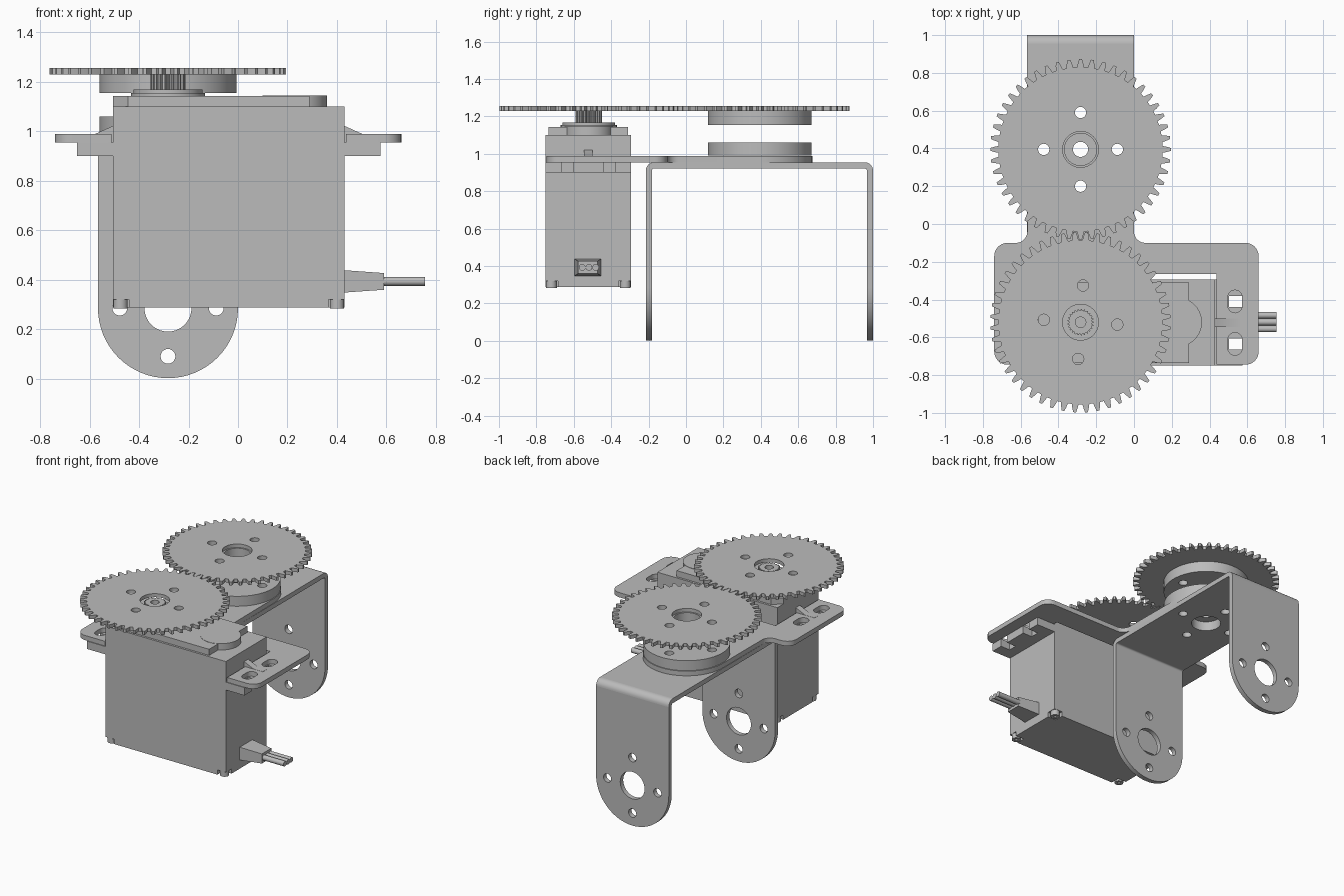
import bpy, bmesh, math
from mathutils import Matrix, Vector

if "Cube" in bpy.data.objects:
    bpy.data.objects.remove(bpy.data.objects["Cube"], do_unlink=True)

GREY = (0.5, 0.5, 0.5, 1)
mat = bpy.data.materials.new("plain grey")
mat.use_nodes = True
mat.diffuse_color = GREY
mat.node_tree.nodes["Principled BSDF"].inputs["Base Color"].default_value = GREY

# Extrusion direction: local profile axes to world axes
AXES = {"z": Matrix.Identity(4),
        "y": Matrix.Rotation(math.pi / 2, 4, "X"),
        "x": Matrix(((0, 0, 1, 0), (1, 0, 0, 0), (0, 1, 0, 0), (0, 0, 0, 1)))}


def finish(name, mesh):
    ob = bpy.data.objects.new(name, mesh)
    bpy.context.scene.collection.objects.link(ob)
    mesh.materials.clear()
    mesh.materials.append(mat)
    bpy.ops.object.select_all(action="DESELECT")
    ob.select_set(True)
    bpy.context.view_layer.objects.active = ob
    bpy.ops.object.shade_smooth_by_angle(angle=math.radians(30))
    return ob


def prism(name, outline, low, high, axis="z", holes=()):
    """Extrude a flat outline with holes between two heights along an axis."""
    curve = bpy.data.curves.new(name, "CURVE")
    curve.dimensions, curve.fill_mode = "2D", "BOTH"
    curve.extrude = (high - low) / 2
    for loop in [outline, *holes]:
        spline = curve.splines.new("POLY")
        spline.points.add(len(loop) - 1)
        for point, (u, v) in zip(spline.points, loop):
            point.co = (u, v, 0, 1)
        spline.use_cyclic_u = True
    temp = bpy.data.objects.new(name, curve)
    bpy.context.scene.collection.objects.link(temp)
    bpy.context.view_layer.update()
    mesh = bpy.data.meshes.new_from_object(
        temp.evaluated_get(bpy.context.evaluated_depsgraph_get()))
    bpy.data.objects.remove(temp)
    bpy.data.curves.remove(curve)
    bm = bmesh.new()
    bm.from_mesh(mesh)
    bmesh.ops.remove_doubles(bm, verts=bm.verts, dist=1e-5)
    shift = Vector([(low + high) / 2 if a == axis else 0 for a in "xyz"])
    bmesh.ops.transform(bm, matrix=Matrix.Translation(shift) @ AXES[axis], verts=bm.verts)
    bmesh.ops.recalc_face_normals(bm, faces=bm.faces)
    bm.to_mesh(mesh)
    bm.free()
    return finish(name, mesh)


def arc(u, v, r, start=0, end=360, n=40):
    steps = n if end - start == 360 else n + 1
    angles = [math.radians(start + (end - start) * i / n) for i in range(steps)]
    return [(u + r * math.cos(a), v + r * math.sin(a)) for a in angles]


def rect(u0, u1, v0, v1):
    return [(u0, v0), (u1, v0), (u1, v1), (u0, v1)]


def bolt_circle(u, v, turn=0):
    return [arc(*arc(u, v, 0.195, turn + 90 * i, turn + 90 * i + 90, 1)[0], 0.03, n=20)
            for i in range(4)]


def toothed(u, v, root, tip, teeth, turn=0):
    pts = []
    pitch = 2 * math.pi / teeth
    shape = [(-0.32, root), (-0.23, (root + tip) / 2), (-0.12, tip),
             (0.12, tip), (0.23, (root + tip) / 2), (0.32, root)]
    for i in range(teeth):
        for frac, r in shape:
            a = math.radians(turn) + (i + frac) * pitch
            pts.append((u + r * math.cos(a), v + r * math.sin(a)))
    return pts


CX, IDLE_Y, DRIVE_Y, LEG_Z = -0.283, 0.395, -0.52, 0.285
MID = -0.0375          # centre of the servo along x

# Gears
for name, y, turn in (("idler_gear", IDLE_Y, 0), ("drive_gear", DRIVE_Y, -3.75)):
    prism(name, toothed(CX, y, 0.435, 0.478, 48, turn), 1.23, 1.255,
          holes=[arc(CX, y, 0.095), *bolt_circle(CX, y, turn)])

# Idler bearing discs
for name, low, high, bore in (("upper_bearing_disc", 1.155, 1.23, 0.085),
                              ("lower_bearing_disc", 0.99, 1.06, 0.04)):
    prism(name, arc(CX, IDLE_Y, 0.277, n=64), low, high,
          holes=[arc(CX, IDLE_Y, bore), *bolt_circle(CX, IDLE_Y)])

# U bracket: top, two bends, two rounded legs
X0, X1, BACK, FRONT, BEND = CX - 0.283, CX + 0.283, 1.0, -0.215, 0.045
THICK, TOP = 0.033, 0.955
prism("bracket_top", rect(X0, X1, FRONT + BEND, BACK - BEND), TOP - THICK, TOP,
      holes=[arc(CX, IDLE_Y, 0.095), *bolt_circle(CX, IDLE_Y)])
for side, y, sign in (("front", FRONT, 1), ("back", BACK, -1)):
    leg = [(X1, TOP - BEND), (X0, TOP - BEND)] + arc(CX, LEG_Z, 0.283, 180, 360, 32)
    prism(side + "_leg", leg, min(y, y + sign * THICK), max(y, y + sign * THICK), "y",
          holes=[arc(CX, LEG_Z, 0.095), *bolt_circle(CX, LEG_Z)])
    start, end = (90, 180) if sign > 0 else (0, 90)
    pivot = (y + sign * BEND, TOP - BEND)
    prism(side + "_bend", arc(*pivot, BEND, start, end, 8)
          + arc(*pivot, BEND - THICK, start, end, 8)[::-1], X0, X1, "x")

# Mounting plate: arms around the servo, neck and round end
R = 0.07
plate = (arc(0.66 - R, -0.17, R, 0, 90, 8)
         + arc(0.06, -0.04, 0.06, 180, 270, 8)[::-1]
         + arc(CX, IDLE_Y, 0.28, 0, 180, 32)
         + arc(-0.625, -0.04, 0.06, 270, 360, 8)[::-1]
         + arc(-0.74 + R, -0.17, R, 90, 180, 8)
         + arc(-0.74 + R, -0.745 + R, R, 180, 270, 8)
         + [(-0.512, -0.745), (-0.512, -0.265), (0.437, -0.265), (0.437, -0.745)]
         + arc(0.66 - R, -0.745 + R, R, 270, 360, 8))
slots = [arc(x, y + 0.022, 0.038, 0, 180, 12) + arc(x, y - 0.022, 0.038, 180, 360, 12)
         for x in (0.535, -0.61) for y in (-0.41, -0.635)]
prism("mounting_plate", plate, 0.955, 0.988,
      holes=slots + [arc(CX, IDLE_Y, 0.095), *bolt_circle(CX, IDLE_Y)])

# Servo case
Y0, Y1, SX0, SX1 = -0.75, -0.295, -0.505, 0.43
prism("servo_case", rect(SX0, SX1, Y0, Y1), 0.32, 1.10)
n = 0.065
prism("servo_bottom_cover",
      [(SX0 + n, Y0), (SX1 - n, Y0), (SX1 - n, Y0 + n), (SX1, Y0 + n),
       (SX1, Y1 - n), (SX1 - n, Y1 - n), (SX1 - n, Y1), (SX0 + n, Y1),
       (SX0 + n, Y1 - n), (SX0, Y1 - n), (SX0, Y0 + n), (SX0 + n, Y0 + n)], 0.287, 0.32)
prism("servo_top_cover", [(SX0 + 0.06, Y0 + 0.015), (0.29, Y0 + 0.015), (0.29, Y1 - 0.015),
                          (SX0 + 0.06, Y1 - 0.015), (SX0, Y1 - 0.07), (SX0, Y0 + 0.07)],
      1.10, 1.143)
prism("servo_top_bump", arc(0.23, DRIVE_Y, 0.13), 1.10, 1.145)
for i, (x, y) in enumerate((x, y) for x in (SX0 + 0.03, SX1 - 0.03)
                           for y in (Y0 + 0.03, Y1 - 0.03)):
    prism(f"case_screw_{i + 1}", arc(x, y, 0.029, n=20), 0.283, 0.32,
          holes=[arc(x, y, 0.012, n=6)])

# Servo ears with open slots, and the ribs above them
for side, s in (("left", 1), ("right", -1)):
    def out(pts):
        return [(MID + s * u, v) for u, v in pts]
    ear = [(0.46, Y0), (0.613, Y0)]
    for y in (-0.635, -0.41):
        ear += [(0.613, y - 0.03), (0.54, y - 0.03), (0.54, y + 0.03), (0.613, y + 0.03)]
    prism(side + "_ear", out(ear + [(0.613, Y1), (0.46, Y1)]), 0.9, 0.955)
    prism(side + "_ear_rib", out([(0.46, 0.94), (0.613, 0.94), (0.613, 0.989),
                                  (0.54, 0.989), (0.46, 1.025)]), -0.545, -0.5, "y")

# Output shaft
prism("shaft_collar", arc(CX, DRIVE_Y, 0.15, n=48), 1.143, 1.155)
prism("shaft_collar_step", arc(CX, DRIVE_Y, 0.14, n=48), 1.155, 1.168)
prism("splined_shaft", toothed(CX, DRIVE_Y, 0.062, 0.07, 25), 1.168, 1.24,
      holes=[arc(CX, DRIVE_Y, 0.028, n=24)])

# Cable boot, tapering outward, and three wires
bm = bmesh.new()
bmesh.ops.create_cube(bm, size=1)
for v in bm.verts:
    taper = 0.75 if v.co.x > 0 else 1
    v.co = (0.51 + v.co.x * 0.16, -0.525 + v.co.y * 0.14 * taper, 0.393 + v.co.z * 0.09 * taper)
boot = bpy.data.meshes.new("cable_boot")
bm.to_mesh(boot)
bm.free()
finish("cable_boot", boot)
for i in range(3):
    prism(f"wire_{i + 1}", arc(-0.555 + 0.036 * i, 0.393, 0.018, n=16), 0.58, 0.755, "x")
